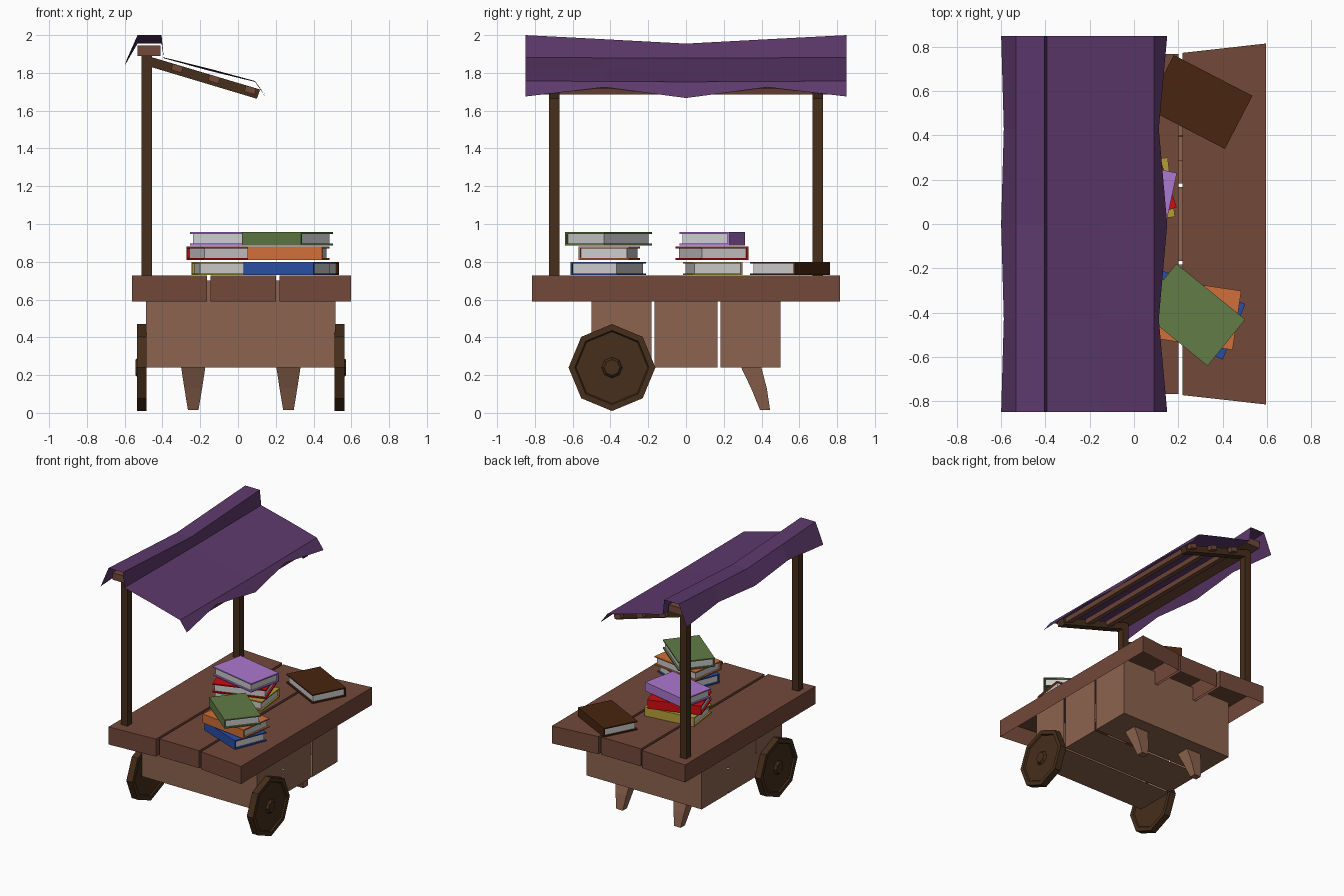
import bpy, bmesh, math
from mathutils import Matrix, Vector

if "Cube" in bpy.data.objects:
    bpy.data.objects.remove(bpy.data.objects["Cube"])


def material(name, r, g, b):
    m = bpy.data.materials.new(name)
    lin = [(c / 255 / 12.92 if c < 11 else ((c / 255 + 0.055) / 1.055) ** 2.4) for c in (r, g, b)]
    m.diffuse_color = (*lin, 1)
    m.use_nodes = True
    m.node_tree.nodes["Principled BSDF"].inputs["Base Color"].default_value = m.diffuse_color
    return m


TABLE = material("table_wood", 114, 72, 57)
CRATE = material("crate_wood", 140, 99, 78)
DARK = material("dark_wood", 70, 46, 27)
CLOTH = material("purple_cloth", 93, 57, 108)


def make(name, verts, faces, mat=None, fix=False):
    me = bpy.data.meshes.new(name)
    me.from_pydata([tuple(v) for v in verts], [], faces)
    if fix:
        bm = bmesh.new()
        bm.from_mesh(me)
        bmesh.ops.recalc_face_normals(bm, faces=bm.faces)
        bm.to_mesh(me)
        bm.free()
    if mat:
        me.materials.append(mat)
    ob = bpy.data.objects.new(name, me)
    bpy.context.collection.objects.link(ob)
    return ob


SIDES = {"bottom": (0, 3, 2, 1), "top": (4, 5, 6, 7), "front": (0, 1, 5, 4),
         "right": (1, 2, 6, 5), "back": (2, 3, 7, 6), "left": (3, 0, 4, 7)}


def block(name, low, z0, high, z1, mat, skip=()):
    """Six-sided block between two counter-clockwise quads; skip leaves sides open."""
    v = [(x, y, z0) for x, y in low] + [(x, y, z1) for x, y in high]
    return make(name, v, [f for k, f in SIDES.items() if k not in skip], mat)


def rect(x0, x1, y0, y1):
    return [(x0, y0), (x1, y0), (x1, y1), (x0, y1)]


def prism(name, prof, y0, y1, mat):
    """x-z profile extruded along y."""
    n = len(prof)
    v = [(x, y, z) for y in (y0, y1) for x, z in prof]
    f = [tuple(range(n)), tuple(range(n, 2 * n))]
    f += [(i, (i + 1) % n, n + (i + 1) % n, n + i) for i in range(n)]
    return make(name, v, f, mat, True)


# Table planks: open underneath, outer ones flare outwards
for name, x0, x1, h0, h1 in (("left_plank", -0.56, -0.165, 0.81, 0.785),
                             ("middle_plank", -0.145, 0.20, 0.768, 0.768),
                             ("right_plank", 0.22, 0.597, 0.773, 0.815)):
    q = [(x0, -h0), (x1, -h1), (x1, h1), (x0, h0)]
    block(name, q, 0.59, q, 0.728, TABLE, ("bottom",))

# Crate body: three thin-walled slat sections with open joints
for name, y0, y1, skip in (("crate_front", -0.5, -0.182, ("top", "back")),
                           ("crate_middle", -0.168, 0.168, ("top", "front", "back")),
                           ("crate_back", 0.182, 0.5, ("top", "front"))):
    q = rect(-0.487, 0.515, y0, y1)
    block(name, q, 0.24, q, 0.70, CRATE, skip)

# Tapered, bent back legs
for name, cx in (("left_leg", -0.237), ("right_leg", 0.267)):
    rings = [(0.015, 0.028, 0.392, 0.445), (0.13, 0.047, 0.345, 0.428), (0.255, 0.066, 0.285, 0.395)]
    v = [(x, y, z) for z, w, a, b in rings for x, y in rect(cx - w, cx + w, a, b)]
    f = [(0, 3, 2, 1), (8, 9, 10, 11)]
    f += [(4 * r + i, 4 * r + (i + 1) % 4, 4 * r + 4 + (i + 1) % 4, 4 * r + 4 + i)
          for r in range(2) for i in range(4)]
    make(name, v, f, CRATE, True)

# Eight-sided wheels with raised rim and hub
WHEEL = [(0.19, -0.018), (0.197, -0.026), (0.23, -0.026), (0.23, 0.026), (0.197, 0.026),
         (0.19, 0.016), (0.055, 0.016), (0.042, 0.033)]
for name, cx, s in (("left_wheel", -0.51, -1), ("right_wheel", 0.538, 1)):
    v = [(cx + s * t, -0.392 + r * math.sin(k * math.pi / 4), 0.24 + r * math.cos(k * math.pi / 4))
         for r, t in WHEEL for k in range(8)]
    n = len(WHEEL) - 1
    f = [tuple(range(8)), tuple(range(8 * n, 8 * n + 8))]
    f += [(8 * r + k, 8 * r + (k + 1) % 8, 8 * r + 8 + (k + 1) % 8, 8 * r + 8 + k)
          for r in range(n) for k in range(8)]
    make(name, v, f, DARK, True)

# Posts and sloping rafters
for name, c in (("front", -0.697), ("back", 0.697)):
    q = rect(-0.51, -0.455, c - 0.028, c + 0.028)
    block(name + "_post", q, 0.72, q, 1.89, DARK)
    prism(name + "_rafter", [(-0.49, 1.893), (-0.49, 1.84), (0.10, 1.663), (0.117, 1.712)],
          c - 0.028, c + 0.028, DARK)

# Ridge beam and roof battens
prism("ridge_beam", [(-0.532, 1.89), (-0.41, 1.89), (-0.41, 1.945), (-0.532, 1.945)], -0.8, 0.8, TABLE)
a = math.radians(-16.5)
for i, (cx, cz) in enumerate(((-0.322, 1.824), (-0.127, 1.767), (0.065, 1.709))):
    prism(f"roof_batten_{i + 1}",
          [(cx + u * math.cos(a) - w * math.sin(a), cz + u * math.sin(a) + w * math.cos(a))
           for u, w in ((-0.029, -0.017), (0.029, -0.017), (0.029, 0.017), (-0.029, 0.017))],
          -0.76, 0.76, TABLE)

# Cloth awning: profile rows swept over five stations with drape
ROWS = []
for k, y in enumerate((-0.85, -0.43, 0, 0.43, 0.85)):
    sag = (0, 0.022, 0.045, 0.022, 0)[k]
    lift = k % 2
    ROWS.append([(-0.60 + 0.012 * lift, y, 1.838 + 0.035 * lift), (-0.532, y, 2.0 - sag),
                 (-0.405, y, 2.0 - sag), (-0.393, y, 1.882 - 0.1 * sag),
                 (-0.15, y, 1.822 - 0.25 * sag), (0.09, y, 1.757 - 0.1 * sag),
                 (0.15 - 0.038 * lift, y, (1.675, 1.724, 1.667, 1.724, 1.675)[k])])
make("cloth_awning", [p for row in ROWS for p in row],
     [(7 * k + i, 7 * k + i + 1, 7 * k + i + 8, 7 * k + i + 7) for k in range(4) for i in range(6)], CLOTH)


# Books: two cover boards, a spine and an inset page block
def book(name, x, y, z, deg, side, colour):
    mat = material(name + "_cover", *colour)
    m = Matrix.Translation((x, y, z)) @ Matrix.Rotation(math.radians(deg), 4, 'Z')
    boxes = lambda parts: ([m @ Vector((px, py, pz)) for x0, x1, y0, y1, z0, z1 in parts
                            for pz in (z0, z1) for px, py in rect(x0, x1, *sorted((y0 * side, y1 * side)))],
                           [tuple(8 * i + j for j in f) for i in range(len(parts)) for f in SIDES.values()])
    make(name + "_cover", *boxes([(-0.2, 0.2, -0.135, 0.135, 0, 0.009),
                                  (-0.2, 0.2, -0.135, 0.135, 0.061, 0.07),
                                  (-0.2, 0.2, 0.125, 0.135, 0.009, 0.061)]), mat)
    make(name + "_pages", *boxes([(-0.187, 0.187, -0.122, 0.125, 0.009, 0.061)]))


book("blue_book", 0.266, -0.412, 0.73, -22, -1, (40, 78, 165))
book("orange_book", 0.267, -0.406, 0.81, -8.4, -1, (208, 110, 56))
book("green_book", 0.262, -0.41, 0.887, -39, -1, (98, 124, 70))
book("yellow_book", -0.03, 0.142, 0.73, 7, 1, (180, 158, 55))
book("red_book", -0.04, 0.138, 0.81, 19, 1, (205, 12, 18))
book("lavender_book", -0.03, 0.14, 0.887, -12, 1, (172, 120, 208))
book("brown_book", 0.295, 0.551, 0.73, -27.4, 1, (72, 37, 16))
